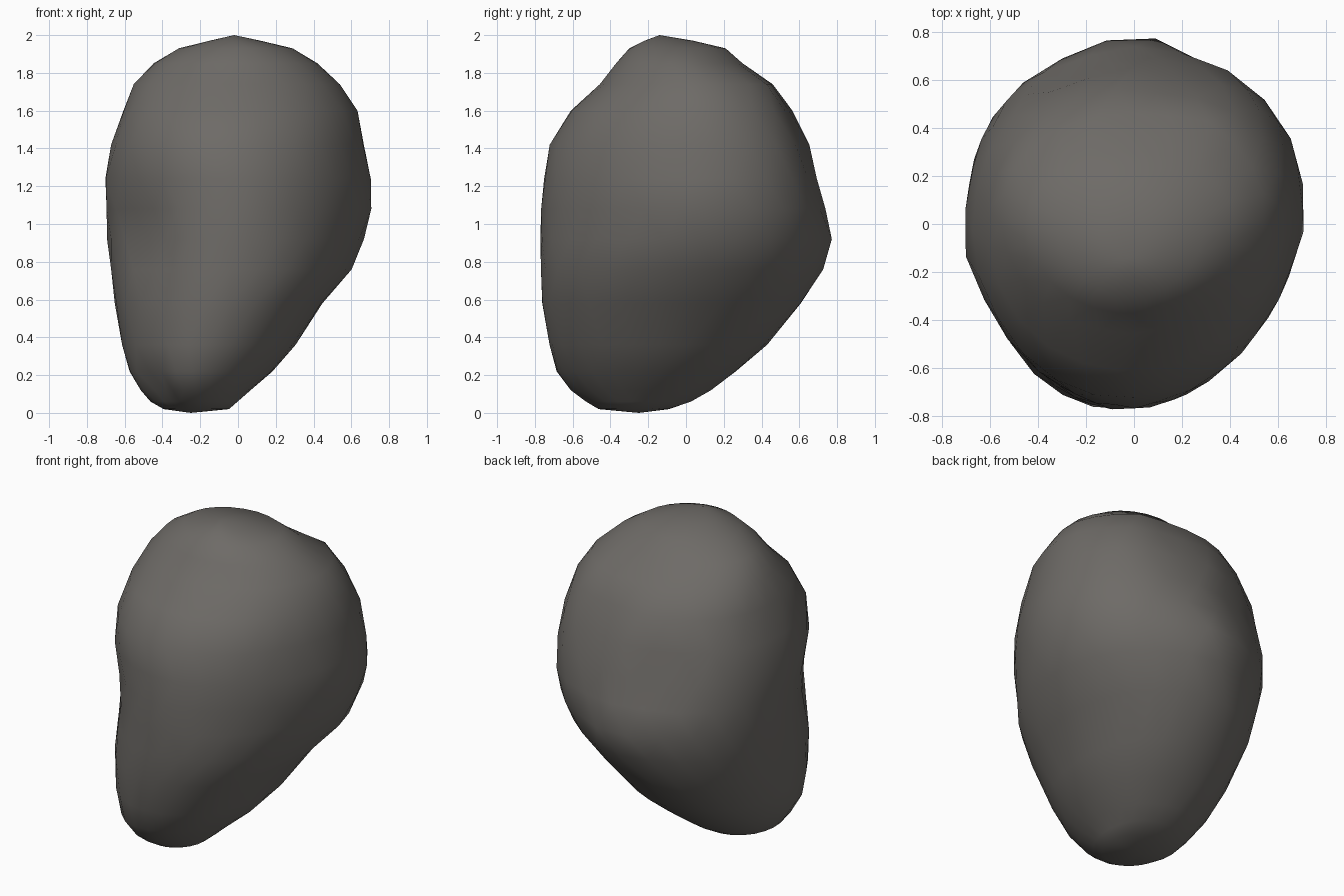
import bpy, bmesh, math
from mathutils import Vector, noise

if "Cube" in bpy.data.objects:
    bpy.data.objects.remove(bpy.data.objects["Cube"])

# Boulder silhouette by height: z, x min, x max, y min, y max
RINGS = [
    (0.02, -0.39, -0.05, -0.46, -0.09),
    (0.06, -0.46, 0.00, -0.53, 0.03),
    (0.12, -0.51, 0.07, -0.61, 0.13),
    (0.22, -0.57, 0.18, -0.68, 0.27),
    (0.36, -0.61, 0.30, -0.71, 0.43),
    (0.58, -0.65, 0.44, -0.76, 0.61),
    (0.76, -0.67, 0.60, -0.77, 0.69),
    (0.92, -0.68, 0.655, -0.775, 0.725),
    (1.08, -0.68, 0.69, -0.77, 0.71),
    (1.24, -0.69, 0.685, -0.755, 0.68),
    (1.42, -0.66, 0.655, -0.71, 0.65),
    (1.60, -0.60, 0.62, -0.60, 0.57),
    (1.74, -0.55, 0.54, -0.45, 0.46),
    (1.85, -0.45, 0.42, -0.37, 0.30),
    (1.93, -0.31, 0.29, -0.30, 0.21),
    (1.97, -0.15, 0.12, -0.22, 0.04),
]
# Hollows (and, where negative, lumps): centre, radius, depth
DENTS = [
    ((0.18, 0.60, 1.50), 0.14, 0.06),
    ((-0.25, 0.62, 1.32), 0.13, 0.05),
    ((-0.52, -0.45, 0.92), 0.13, 0.06),
    ((-0.42, -0.50, 0.14), 0.11, 0.06),
    ((0.02, -0.70, 0.64), 0.11, 0.03),
    ((0.00, 0.74, 0.88), 0.16, -0.06),
    ((0.33, 0.42, 1.73), 0.12, -0.04),
    ((0.69, 0.03, 1.10), 0.14, -0.02),
    ((-0.69, -0.13, 1.22), 0.14, -0.02),
]
# Diagonal swellings: plan angle, height, size
SWELLS = [(45, 1.40, 0.05), (45, 1.05, 0.04), (135, 1.0, 0.04), (225, 1.55, 0.07),
          (225, 0.25, 0.04), (315, 0.48, 0.06), (315, 1.08, -0.03)]
SIDES = 24


def swell(angle, z):
    """Radius factor that squares off some shoulders."""
    total = 1.0
    for deg, height, size in SWELLS:
        facing = max(math.cos(angle - math.radians(deg)), 0.0) ** 4
        total += size * facing * math.exp(-((z - height) / 0.25) ** 2)
    return total


def weather(p, axis):
    """Push a surface point in or out for lumps and hollows."""
    out = (p - axis).normalized()
    shift = 0.008 * noise.noise(p * 4.5 + Vector((4.2, 1.7, 8.3)))
    for c, r, depth in DENTS:
        shift -= depth * math.exp(-((p - Vector(c)).length / r) ** 2)
    return p + out * shift


bm = bmesh.new()
loops = []
for i, (z, x0, x1, y0, y1) in enumerate(RINGS):
    cx, cy, rx, ry = (x0 + x1) / 2, (y0 + y1) / 2, (x1 - x0) / 2, (y1 - y0) / 2
    loop = []
    for k in range(SIDES):
        a = 2 * math.pi * (k + 0.5 * (i % 2)) / SIDES
        s, f = math.sin(a), swell(a, z)
        # Plan is slightly egg shaped, narrower at the front
        p = Vector((cx + rx * f * math.cos(a) * (1 + 0.09 * s), cy + ry * f * s, z))
        loop.append(bm.verts.new(weather(p, Vector((cx, cy, z)))))
    loops.append(loop)

# Skin of triangles between staggered rings
for i in range(len(loops) - 1):
    lo, hi = loops[i], loops[i + 1]
    for k in range(SIDES):
        n = (k + 1) % SIDES
        if i % 2 == 0:
            bm.faces.new((lo[k], lo[n], hi[k]))
            bm.faces.new((lo[n], hi[n], hi[k]))
        else:
            bm.faces.new((lo[k], lo[n], hi[n]))
            bm.faces.new((lo[k], hi[n], hi[k]))

# Bottom and top points
foot = bm.verts.new((-0.25, -0.25, 0.0))
peak = bm.verts.new((-0.02, -0.14, 2.0))
for k in range(SIDES):
    n = (k + 1) % SIDES
    bm.faces.new((loops[0][n], loops[0][k], foot))
    bm.faces.new((loops[-1][k], loops[-1][n], peak))

bmesh.ops.recalc_face_normals(bm, faces=bm.faces)
for f in bm.faces:
    f.smooth = True
mesh = bpy.data.meshes.new("boulder")
bm.to_mesh(mesh)
bm.free()

# Dark warm grey stone
stone = bpy.data.materials.new("dark_stone")
stone.diffuse_color = (0.155, 0.146, 0.135, 1.0)
stone.use_nodes = True
stone.node_tree.nodes["Principled BSDF"].inputs["Base Color"].default_value = stone.diffuse_color
mesh.materials.append(stone)
boulder = bpy.data.objects.new("boulder", mesh)
bpy.context.collection.objects.link(boulder)
